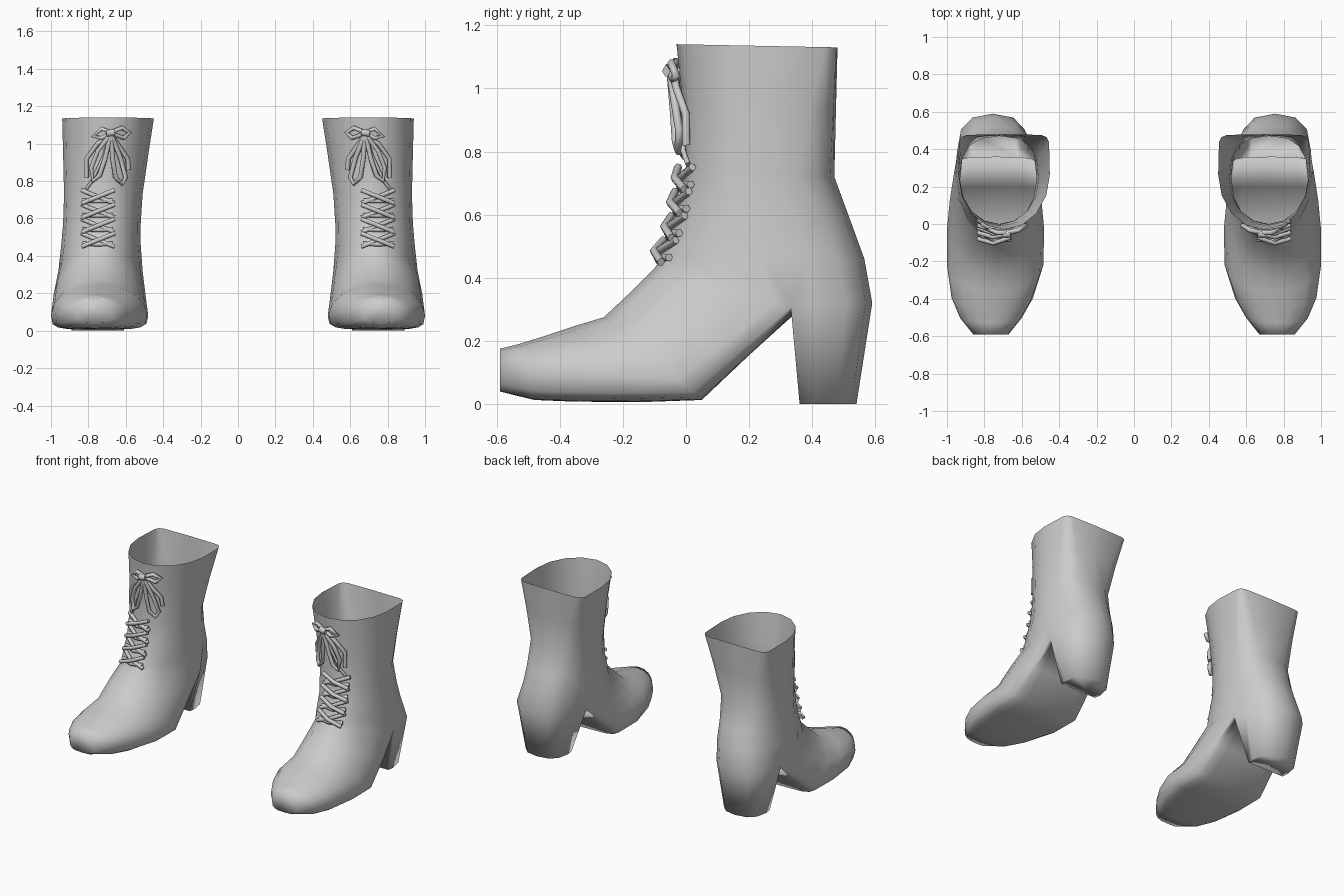
import bpy, bmesh, math

if "Cube" in bpy.data.objects:
    bpy.data.objects.remove(bpy.data.objects["Cube"], do_unlink=True)

GREY = bpy.data.materials.new("soft grey")
GREY.use_nodes = True
GREY.diffuse_color = (0.6, 0.6, 0.6, 1)
GREY.node_tree.nodes["Principled BSDF"].inputs["Base Color"].default_value = (0.6, 0.6, 0.6, 1)

N = 16            # points around each section
A, B = 5, 11      # section points that bound the heel opening

# Sections from shaft top to toe:
# front y, z, back y, z, inner x, outer x, place of widest point, back squareness
SECTIONS = [
    (-.03, 1.14, .48, 1.13, .45, .94, .58, .22),
    (-.01, .95, .475, .93, .48, .935, .55, .50),
    (.00, .74, .47, .72, .51, .93, .50, .75),
    (-.03, .58, .525, .57, .52, .935, .50, .85),
    (-.08, .46, .565, .46, .52, .945, .50, .85),
    (-.10, .43, .36, .30, .51, .96, .84, .50),
    (-.17, .36, .20, .155, .495, .985, .80, .45),
    (-.26, .275, .05, .013, .48, 1.0, .74, .45),
    (-.36, .245, -.15, .006, .485, 1.0, .66, .45),
    (-.45, .215, -.36, .008, .54, .975, .60, .45),
    (-.53, .19, -.48, .013, .60, .93, .56, .50),
    (-.59, .175, -.59, .04, .67, .86, .55, .60),
]
HEEL_FIRST = 4    # heel opens between this section and the next


def section(fy, fz, by, bz, xi, xo, m, q):
    """Closed loop of points, starting at the front and passing the outer side."""
    pts = []
    for k in range(N):
        t = 2 * math.pi * k / N
        c, s = math.cos(t), math.sin(t)
        f = m * (1 - c) if c > 0 else m + (1 - m) * abs(c) ** q
        w = abs(s) ** (1.0 if c > 0 else q) if abs(s) > 1e-6 else 0
        x = (xi + xo) / 2 + math.copysign(w, s) * (xo - xi) / 2
        pts.append((x, fy + f * (by - fy), fz + f * (bz - fz)))
    return pts


def finish(obj):
    obj.data.materials.append(GREY)
    mod = obj.modifiers.new("other_boot", 'MIRROR')
    mod.use_axis = (True, False, False)
    return obj


def bridge(bm, a, b):
    for i in range(len(a)):
        j = (i + 1) % len(a)
        bm.faces.new((a[i], a[j], b[j], b[i]))


# Boot shell: shaft and foot
bm = bmesh.new()
rings = [[bm.verts.new(p) for p in section(*s)] for s in SECTIONS]
for r in range(len(rings) - 1):
    a, b = rings[r], rings[r + 1]
    for k in range(N):
        if r == HEEL_FIRST and A <= k < B:
            continue
        j = (k + 1) % N
        bm.faces.new((a[k], a[j], b[j], b[k]))
bm.faces.new(rings[-1])

# Heel, grown down from the opening left between two sections
back, arch = rings[HEEL_FIRST][A:B + 1], rings[HEEL_FIRST + 1][A:B + 1]
n = len(back)


def heel_arc(z, y0, y1, xi, xo):
    """Rear half of a heel section, from the outer to the inner side."""
    cx, hw, out = (xi + xo) / 2, (xo - xi) / 2, []
    for i in range(n):
        a = math.pi * i / (n - 1)
        x = cx + hw * math.copysign(abs(math.cos(a)) ** .8, math.cos(a))
        y = y0 + (y1 - y0) * (.25 + .75 * max(0, math.sin(a)) ** .8)
        out.append(bm.verts.new((x, y, z)))
    return out


bulge = heel_arc(.32, .33, .59, .565, .945)
rear = heel_arc(0, .36, .54, .61, .89)
front = [bm.verts.new((.75 + .135 * math.cos(math.pi * i / (n - 1)), .36, 0)) for i in range(n)]
for i in range(n - 1):
    bm.faces.new((back[i], back[i + 1], bulge[i + 1], bulge[i]))
for i in (0, n - 1):
    bm.faces.new((back[i], bulge[i], arch[i]))
foot = rear + front[::-1]
bridge(bm, bulge + arch[::-1], foot)
bm.faces.new(foot)
bmesh.ops.recalc_face_normals(bm, faces=bm.faces)
for face in bm.faces:
    face.smooth = True
mesh = bpy.data.meshes.new("boot_shell")
bm.to_mesh(mesh)
bm.free()
shell = bpy.data.objects.new("boot_shell", mesh)
bpy.context.collection.objects.link(shell)
finish(shell)


def surface_y(x, z):
    """Depth of the front of the shaft."""
    for a, b in zip(SECTIONS, SECTIONS[1:]):
        if b[1] <= z <= a[1]:
            t = (a[1] - z) / (a[1] - b[1])
            fy, _, by, _, xi, xo, m, _ = [p + (q - p) * t for p, q in zip(a, b)]
            u = min(1, abs(x - (xi + xo) / 2) / ((xo - xi) / 2))
            return fy + m * (by - fy) * (1 - math.sqrt(1 - u * u))


def lace(name, pts, lift=.015, radius=.013):
    """Round lace through (x, z) points lying on the shaft."""
    cu = bpy.data.curves.new(name, 'CURVE')
    cu.dimensions = '3D'
    cu.bevel_depth, cu.bevel_resolution, cu.use_fill_caps = radius, 1, True
    sp = cu.splines.new('POLY')
    sp.points.add(len(pts) - 1)
    for p, (x, z) in zip(sp.points, pts):
        p.co = (x, surface_y(x, z) - lift, z, 1)
    obj = bpy.data.objects.new(name, cu)
    bpy.context.collection.objects.link(obj)
    return finish(obj)


# Criss-cross lacing
for i in range(4):
    z = .45 + i * .077
    lace("lace_cross_a", [(.66, z), (.75, z + .035), (.835, z + .07)], .018)
    lace("lace_cross_b", [(.835, z), (.75, z + .035), (.66, z + .07)], .034)
    lace("lace_bar", [(.67, z + .015), (.75, z + .012), (.83, z + .015)], .012)

# Bow: knot, loops and hanging ends
lace("bow_knot", [(.66, 1.06), (.705, 1.055)], .035, .02)
lace("bow_wing_inner", [(.68, 1.06), (.62, 1.085), (.58, 1.06), (.61, 1.03), (.68, 1.055)], .025)
lace("bow_wing_outer", [(.68, 1.06), (.73, 1.08), (.775, 1.04), (.73, 1.03), (.68, 1.055)], .025)
lace("bow_loop_inner", [(.68, 1.05), (.63, .93), (.60, .82), (.62, .785), (.655, .82), (.67, .92), (.68, 1.05)], .03)
lace("bow_loop_outer", [(.68, 1.05), (.71, .92), (.74, .83), (.775, .80), (.785, .87), (.75, .96), (.68, 1.05)], .03)
lace("bow_end_inner", [(.68, 1.05), (.64, .99), (.59, .92), (.585, .86)], .02)
lace("bow_end_outer", [(.68, 1.05), (.75, 1.0), (.81, .92), (.81, .82)], .02)
lace("bow_strand", [(.68, 1.05), (.72, .93), (.78, .80), (.81, .76)], .016, .009)
